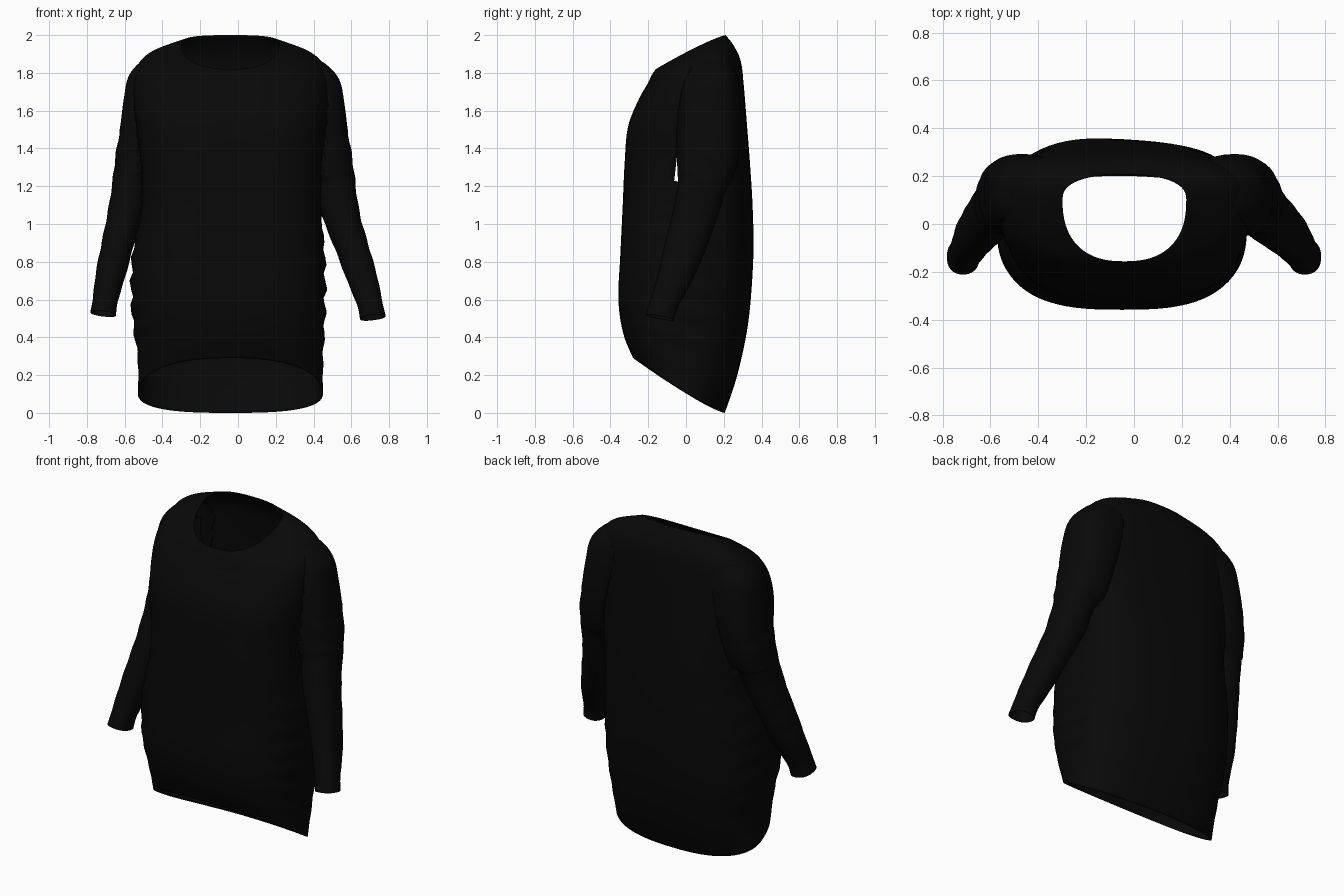
import bpy, bmesh, math
from mathutils.bvhtree import BVHTree

if "Cube" in bpy.data.objects:
    bpy.data.objects.remove(bpy.data.objects["Cube"])

black = bpy.data.materials.new("black knit")
black.diffuse_color = (0.0025, 0.0025, 0.0025, 1)
black.use_nodes = True
black.node_tree.nodes["Principled BSDF"].inputs["Base Color"].default_value = black.diffuse_color


def smooth_rows(rows, steps):
    """Catmull-Rom interpolation of a parameter table."""
    out = []
    for i in range(len(rows) - 1):
        a, b = rows[max(i - 1, 0)], rows[i]
        c, d = rows[i + 1], rows[min(i + 2, len(rows) - 1)]
        for s in range(steps):
            t = s / steps
            out.append([0.5 * (2 * q + (r - p) * t + (2 * p - 5 * q + 4 * r - u) * t * t
                        + (3 * q - p - 3 * r + u) * t ** 3) for p, q, r, u in zip(a, b, c, d)])
    return out + [list(rows[-1])]


def power(v, n):
    return math.copysign(abs(v) ** (2 / n), v)


def loft(rings):
    bm = bmesh.new()
    rows = [[bm.verts.new(p) for p in ring] for ring in rings]
    n = len(rows[0])
    for lo, hi in zip(rows, rows[1:]):
        for j in range(n):
            k = (j + 1) % n
            bm.faces.new((lo[j], lo[k], hi[k], hi[j]))
    bm.normal_update()
    return bm


def finish(bm, name):
    mesh = bpy.data.meshes.new(name)
    bm.to_mesh(mesh)
    mesh.materials.append(black)
    mesh.polygons.foreach_set("use_smooth", [True] * len(mesh.polygons))
    ob = bpy.data.objects.new(name, mesh)
    bpy.context.collection.objects.link(ob)
    mod = ob.modifiers.new("cloth thickness", 'SOLIDIFY')
    mod.thickness = 0.005
    mod.offset = -1
    return ob


# Body rings: left x, right x, front y, widest y, back y, front z, back z, slope curve, squareness
body_rows = [
    (-.53, .45, -.28, .00, .205, .29, .00, 1.2, 2.3),
    (-.53, .45, -.332, .00, .27, .42, .20, 1.1, 2.6),
    (-.56, .46, -.358, .00, .325, .60, .47, 1, 2.8),
    (-.56, .46, -.347, .01, .35, .85, .80, 1, 2.8),
    (-.51, .44, -.335, .04, .348, 1.10, 1.08, 1, 3),
    (-.52, .45, -.325, .07, .335, 1.32, 1.32, 1, 3),
    (-.545, .475, -.308, .09, .32, 1.51, 1.53, 1, 2.9),
    (-.56, .485, -.255, .10, .305, 1.65, 1.73, 1, 2.7),
    (-.54, .465, -.205, .11, .29, 1.74, 1.86, 1.1, 2.6),
    (-.465, .385, -.18, .11, .255, 1.79, 1.94, 1.2, 2.5),
    (-.30, .22, -.16, .10, .21, 1.82, 2.00, 1.2, 2.4),
]
SEG = 72
rings = []
for i, (xl, xr, yf, ym, yb, zf, zb, curve, n) in enumerate(smooth_rows(body_rows, 7)):
    ring = []
    for j in range(SEG):
        a = 2 * math.pi * j / SEG
        cx, sy = power(math.cos(a), n), power(math.sin(a), n)
        z0 = (zf + zb) / 2
        # gathered folds along the side seams
        fold = max(0, 1 - abs(z0 - .65) / .5) * abs(math.cos(a)) ** 6
        wave = .012 * fold * math.sin(z0 * 48 + (1 if cx > 0 else 0))
        x = (xl + xr) / 2 + cx * ((xr - xl) / 2 + wave)
        y = ym + sy * (yb - ym if sy > 0 else ym - yf)
        z = zb + (zf - zb) * max(0, (yb - y) / (yb - yf)) ** curve
        # the back hangs a little fuller on the left
        y -= .01 * math.sin(x * 6) * max(0, sy) * (1 - min(1, abs(z0 - .95)))
        ring.append((x, y, z))
    rings.append(ring)
body = loft(rings)
body_tree = BVHTree.FromBMesh(body)

# Sleeve rings from shoulder to cuff: outward x, y, z, half width, half depth
sleeve_rows = [
    (.34, .13, 1.91, .09, .06),
    (.37, .13, 1.86, .145, .115),
    (.405, .125, 1.78, .175, .15),
    (.44, .12, 1.66, .165, .168),
    (.475, .12, 1.52, .148, .172),
    (.505, .115, 1.38, .14, .163),
    (.53, .10, 1.27, .13, .145),
    (.565, .085, 1.215, .10, .127),
    (.595, .045, 1.06, .095, .115),
    (.64, -.01, .88, .085, .105),
    (.675, -.06, .73, .078, .09),
    (.702, -.115, .60, .066, .075),
    (.714, -.137, .525, .068, .074),
]


def sleeve(side, name):
    rows = []
    for x, y, z, w, d in sleeve_rows:
        if side > 0:      # the right sleeve hangs a little closer and lower
            k = min(1, max(0, (z - .55) / .5))
            x, w = x - .048 * k, w + .006 * k
            z -= .02
        rows.append((x, y, z, w, d))
    rows = smooth_rows(rows, 7)
    rings = []
    for x, y, z, w, d in rows:
        ring = []
        tilt = .12 * min(1, max(0, (1 - z) / .3))
        slope = .2 * min(1, max(0, (1.4 - z) / .3))
        for j in range(40):
            a = -side * 2 * math.pi * j / 40
            n = 2.8 if z > 1.25 and math.sin(a) * -side > 0 else 2.3
            wrinkle = 1 + .02 * math.sin(z * 42 + 2 * math.sin(a)) * (.6 < z < 1.5)
            dx, dy = w * power(math.cos(a), 2.3), d * power(math.sin(a), n)
            ring.append((side * (x + dx * wrinkle), y + dy, z - slope * dy + tilt * dx))
        rings.append(ring)
    bm = loft(rings)
    # remove the part of the sleeve buried inside the body
    buried = []
    for v in bm.verts:
        p, nrm, _, dist = body_tree.find_nearest(v.co)
        if (v.co - p).dot(nrm) < -.015:
            buried.append(v)
    bmesh.ops.delete(bm, geom=buried, context='VERTS')
    bmesh.ops.recalc_face_normals(bm, faces=bm.faces)
    finish(bm, name)

    # open the armhole in the body where the sleeve covers it
    covered = []
    for v in body.verts:
        if 1.2 < v.co.z < 1.84 and v.co.x * side > 0:
            x, y, z, w, d = min(rows, key=lambda r: abs(r[2] - v.co.z))
            if ((v.co.x * side - x) / w) ** 2 + ((v.co.y - y) / d) ** 2 < .7:
                covered.append(v)
    bmesh.ops.delete(body, geom=covered, context='VERTS')


sleeve(-1, "left_sleeve")
sleeve(1, "right_sleeve")
finish(body, "tunic_body")
